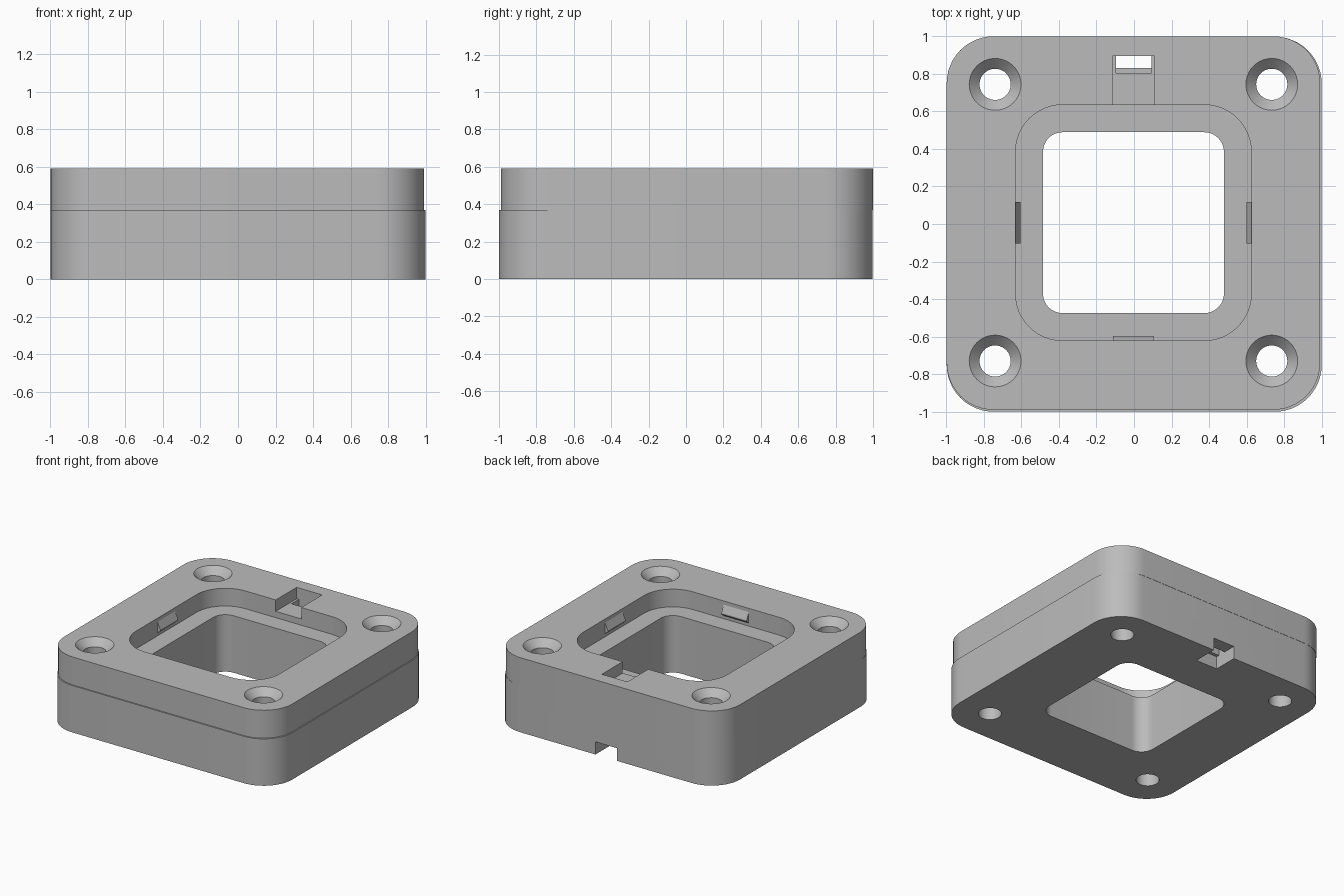
import bpy, bmesh, math

if "Cube" in bpy.data.objects:
    bpy.data.objects.remove(bpy.data.objects["Cube"])

grey = bpy.data.materials.new("light_grey")
grey.diffuse_color = (0.5, 0.5, 0.5, 1)
grey.use_nodes = True
grey.node_tree.nodes["Principled BSDF"].inputs["Base Color"].default_value = grey.diffuse_color

CX, CY = -0.003, 0.007      # centre of the openings
H, SEAM, FLOOR = 0.59, 0.37, 0.45


def loft(name, rings):
    """Closed solid through stacked rings of equal length."""
    bm = bmesh.new()
    vs = [[bm.verts.new(p) for p in ring] for ring in rings]
    n = len(vs[0])
    for a, b in zip(vs, vs[1:]):
        for i in range(n):
            bm.faces.new((a[i], a[(i + 1) % n], b[(i + 1) % n], b[i]))
    bm.faces.new(vs[0][::-1])
    bm.faces.new(vs[-1])
    bmesh.ops.recalc_face_normals(bm, faces=bm.faces)
    me = bpy.data.meshes.new(name)
    bm.to_mesh(me)
    bm.free()
    me.materials.append(grey)
    ob = bpy.data.objects.new(name, me)
    bpy.context.collection.objects.link(ob)
    return ob


def rounded(cx, cy, half, r, z, steps=12):
    pts = []
    for k, (sx, sy) in enumerate(((1, 1), (-1, 1), (-1, -1), (1, -1))):
        for i in range(steps + 1):
            a = math.pi / 2 * (k + i / steps)
            pts.append((cx + sx * (half - r) + r * math.cos(a),
                        cy + sy * (half - r) + r * math.sin(a), z))
    return pts


def block(name, cx, cy, half, r, z0, z1):
    return loft(name, [rounded(cx, cy, half, r, z) for z in (z0, z1)])


def box(name, x0, x1, y0, y1, z0, z1):
    return loft(name, [[(x0, y0, z), (x1, y0, z), (x1, y1, z), (x0, y1, z)]
                       for z in (z0, z1)])


def screw_hole(x, y):
    """Through hole with a conical countersink at the top."""
    prof = [(0.083, -0.1), (0.083, H - 0.055), (0.138, H), (0.148, H + 0.01)]
    return loft("cutter", [[(x + r * math.cos(math.tau * i / 40),
                             y + r * math.sin(math.tau * i / 40), z)
                            for i in range(40)] for r, z in prof])


def cut(ob, cutter):
    m = ob.modifiers.new("cut", 'BOOLEAN')
    m.operation, m.solver, m.object = 'DIFFERENCE', 'EXACT', cutter
    bpy.context.view_layer.objects.active = ob
    bpy.ops.object.modifier_apply(modifier=m.name)
    bpy.data.objects.remove(cutter)


# two stacked halves of the frame
base = block("lower_frame", 0.001, -0.001, 0.999, 0.25, 0, SEAM)
lid = block("upper_frame", -0.003, 0.005, 0.995, 0.25, SEAM, H)

# central opening and corner screw holes
for part in (base, lid):
    cut(part, block("cutter", CX, CY, 0.482, 0.105, -0.1, 1))
    for sx in (-1, 1):
        for sy in (-1, 1):
            cut(part, screw_hole(CX + 0.737 * sx, CY + 0.737 * sy))

# recess, cable pocket and shaft in the upper half
cut(lid, block("cutter", CX, CY, 0.628, 0.25, FLOOR, 1))
cut(lid, box("cutter", -0.115, 0.108, 0.55, 0.895, 0.50, 1))
cut(lid, box("cutter", -0.096, 0.092, 0.805, 0.895, 0.2, 1))

# shaft and cable exit in the lower half
cut(base, box("cutter", -0.096, 0.092, 0.83, 0.895, -0.1, 1))
cut(base, box("cutter", -0.096, 0.092, 0.805, 1.1, -0.1, 0.10))

# wedge-shaped snap tabs on three recess walls
wedge = [(0.632, 0.47), (0.603, 0.495), (0.603, 0.505), (0.632, 0.57)]
for name, ang in (("right_tab", 0), ("left_tab", math.pi), ("front_tab", -math.pi / 2)):
    tab = loft(name, [[(d, t, z) for d, z in wedge] for t in (-0.11, 0.11)])
    tab.rotation_euler.z = ang
    tab.location = (CX, CY, 0)

for part in (base, lid):
    bpy.ops.object.select_all(action='DESELECT')
    part.select_set(True)
    bpy.context.view_layer.objects.active = part
    bpy.ops.object.shade_smooth_by_angle(angle=math.radians(30))
